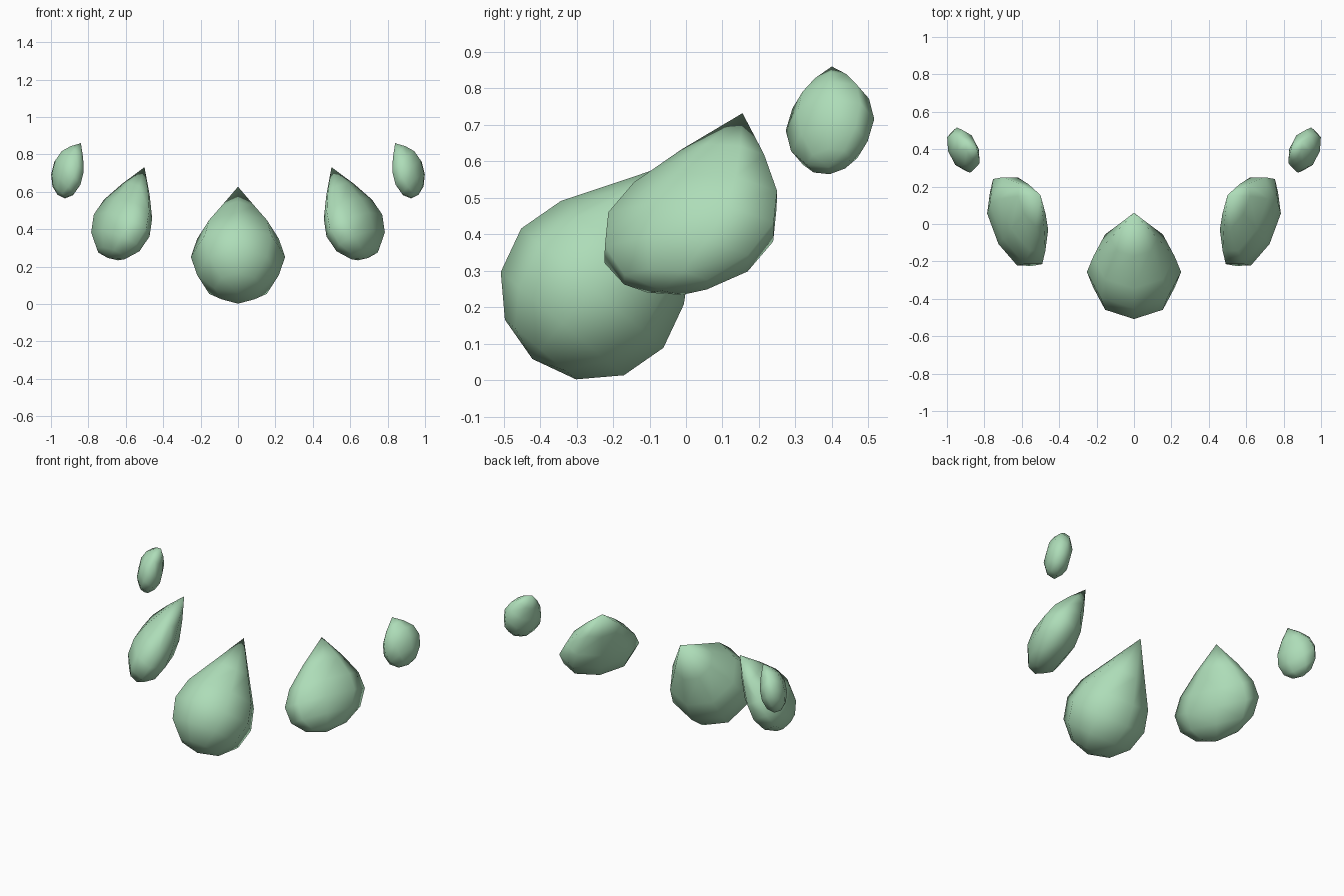
import bpy, bmesh, math
from mathutils import Vector, Matrix

if "Cube" in bpy.data.objects:
    bpy.data.objects.remove(bpy.data.objects["Cube"])

green = bpy.data.materials.new("pale green")
green.diffuse_color = (0.42, 0.72, 0.48, 1)
green.use_nodes = True
green.node_tree.nodes["Principled BSDF"].inputs["Base Color"].default_value = green.diffuse_color

SIDES = 8
# Teardrop profile (radius, height along axis): sphere rings in 30 degree steps, then a neck
RINGS = [(0.5, -0.866), (0.866, -0.5), (1, 0), (0.866, 0.5), (0.5, 1.1)]


def teardrop(name, centre, tip, shape, side=1):
    """Unit drop aimed at the tip, stretched by the 3x3 shape, mirrored when side is -1."""
    centre = Vector(centre)
    m = Matrix(shape)
    t = m.inverted() @ (Vector(tip) - centre)      # tip in unit-sphere space
    aim = t.to_track_quat('Z', 'Y').to_matrix()

    bm = bmesh.new()

    def vert(x, y, z):
        p = centre + m @ (aim @ Vector((x, y, z)))
        return bm.verts.new((p.x * side, p.y, p.z))

    loops = []
    for r, h in RINGS:
        if h > 1:
            h = min(h, 0.5 + (t.length - 0.5) * 0.5)
        loops.append([vert(r * math.cos(2 * math.pi * i / SIDES),
                           r * math.sin(2 * math.pi * i / SIDES), h) for i in range(SIDES)])
    bottom, top = vert(0, 0, -1), vert(0, 0, t.length)
    for i in range(SIDES):
        j = (i + 1) % SIDES
        bm.faces.new((bottom, loops[0][j], loops[0][i]))
        bm.faces.new((top, loops[-1][i], loops[-1][j]))
        for a, b in zip(loops, loops[1:]):
            bm.faces.new((a[i], a[j], b[j], b[i]))
    bmesh.ops.recalc_face_normals(bm, faces=bm.faces)
    for f in bm.faces:
        f.smooth = True
    mesh = bpy.data.meshes.new(name)
    bm.to_mesh(mesh)
    bm.free()
    mesh.materials.append(green)
    ob = bpy.data.objects.new(name, mesh)
    bpy.context.collection.objects.link(ob)
    return ob


# Large round drop in the middle, leaning back
teardrop("centre_drop", (0, -0.257, 0.252), (0, 0.06, 0.627),
         ((0.252, 0, 0), (0, 0.255, 0), (0, 0, 0.254)))

# Flattened middle and small outer drops, mirrored left and right
for side, label in ((1, "right"), (-1, "left")):
    teardrop(label + "_middle_drop", (0.622, 0.013, 0.42), (0.50, 0.155, 0.732),
             ((0.168, 0, 0), (0.102, 0.237, 0), (-0.028, 0.056, 0.178)), side)
    teardrop(label + "_outer_drop", (0.912, 0.395, 0.70), (0.84, 0.40, 0.86),
             ((0.090, 0, 0), (0.042, 0.114, 0), (-0.012, 0.022, 0.134)), side)
